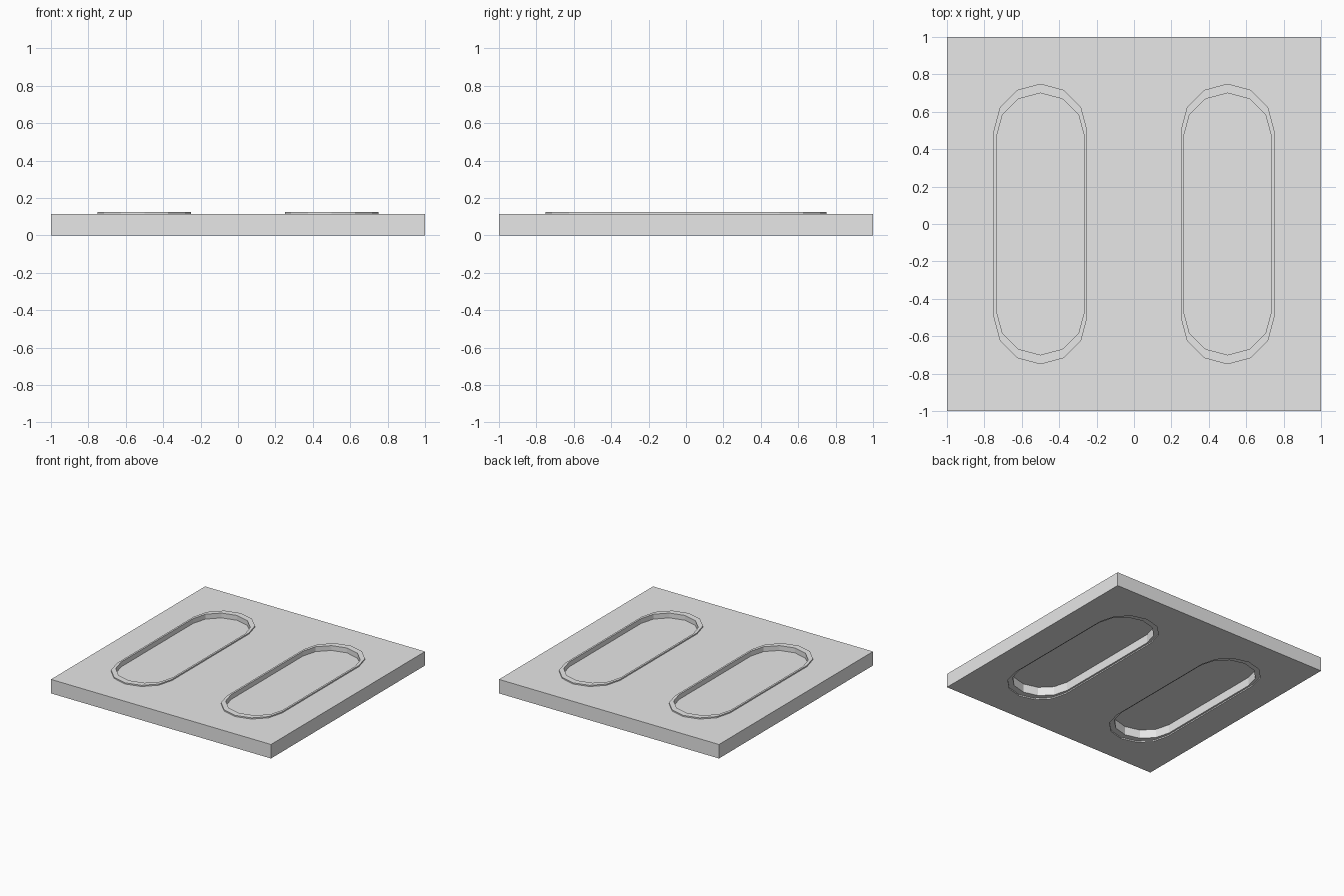
import bpy, bmesh, math

if "Cube" in bpy.data.objects:
    bpy.data.objects.remove(bpy.data.objects["Cube"])

T, STEP, FLOOR = 0.115, 0.01, 0.085   # plate thickness, rim step, pocket floor height

grey = bpy.data.materials.new("plain grey")
grey.diffuse_color = (0.8, 0.8, 0.8, 1)
grey.use_nodes = True
grey.node_tree.nodes["Principled BSDF"].inputs["Base Color"].default_value = grey.diffuse_color


def slot(cx, sx=1.0, sy=1.0):
    """Low-poly stadium outline around (cx, 0)."""
    pts = []
    for start, sign in ((0, 1), (180, -1)):
        for i in range(7):
            a = math.radians(start + i * 30)
            pts.append((cx + sx * 0.25 * math.cos(a), sy * (sign * 0.5 + 0.25 * math.sin(a))))
    return pts


def ring(bm, pts, z):
    return [bm.verts.new((x, y, z)) for x, y in pts]


def bridge(bm, a, b):
    n = len(a)
    for i in range(n):
        j = (i + 1) % n
        bm.faces.new((a[i], a[j], b[j], b[i]))


def finish(bm, name):
    bmesh.ops.recalc_face_normals(bm, faces=bm.faces)
    me = bpy.data.meshes.new(name)
    bm.to_mesh(me)
    bm.free()
    me.materials.append(grey)
    bpy.context.collection.objects.link(bpy.data.objects.new(name, me))


# Square plate with two slot openings
bm = bmesh.new()
outlines = [[(-1, -1), (1, -1), (1, 1), (-1, 1)], slot(-0.5), slot(0.5)]
levels = []
for z in (0, T):
    rings = [ring(bm, o, z) for o in outlines]
    edges = [bm.edges.new((r[i], r[(i + 1) % len(r)])) for r in rings for i in range(len(r))]
    bmesh.ops.triangle_fill(bm, edges=edges, use_beauty=True, normal=(0, 0, 1))
    levels.append(rings)
for low, high in zip(*levels):
    bridge(bm, low, high)
bmesh.ops.dissolve_limit(bm, angle_limit=0.01, verts=bm.verts, edges=bm.edges)
finish(bm, "plate")

# Rimmed insert in each slot, raised one step, with a thin pocket floor
for name, cx in (("left_insert", -0.5), ("right_insert", 0.5)):
    bm = bmesh.new()
    outer, inner = slot(cx), slot(cx, 0.94, 0.933)
    chain = [ring(bm, inner, FLOOR - 0.004), ring(bm, inner, STEP), ring(bm, outer, STEP),
             ring(bm, outer, T + STEP), ring(bm, inner, T + STEP), ring(bm, inner, FLOOR)]
    for a, b in zip(chain, chain[1:]):
        bridge(bm, a, b)
    bm.faces.new(chain[0])
    bm.faces.new(chain[-1])
    finish(bm, name)
